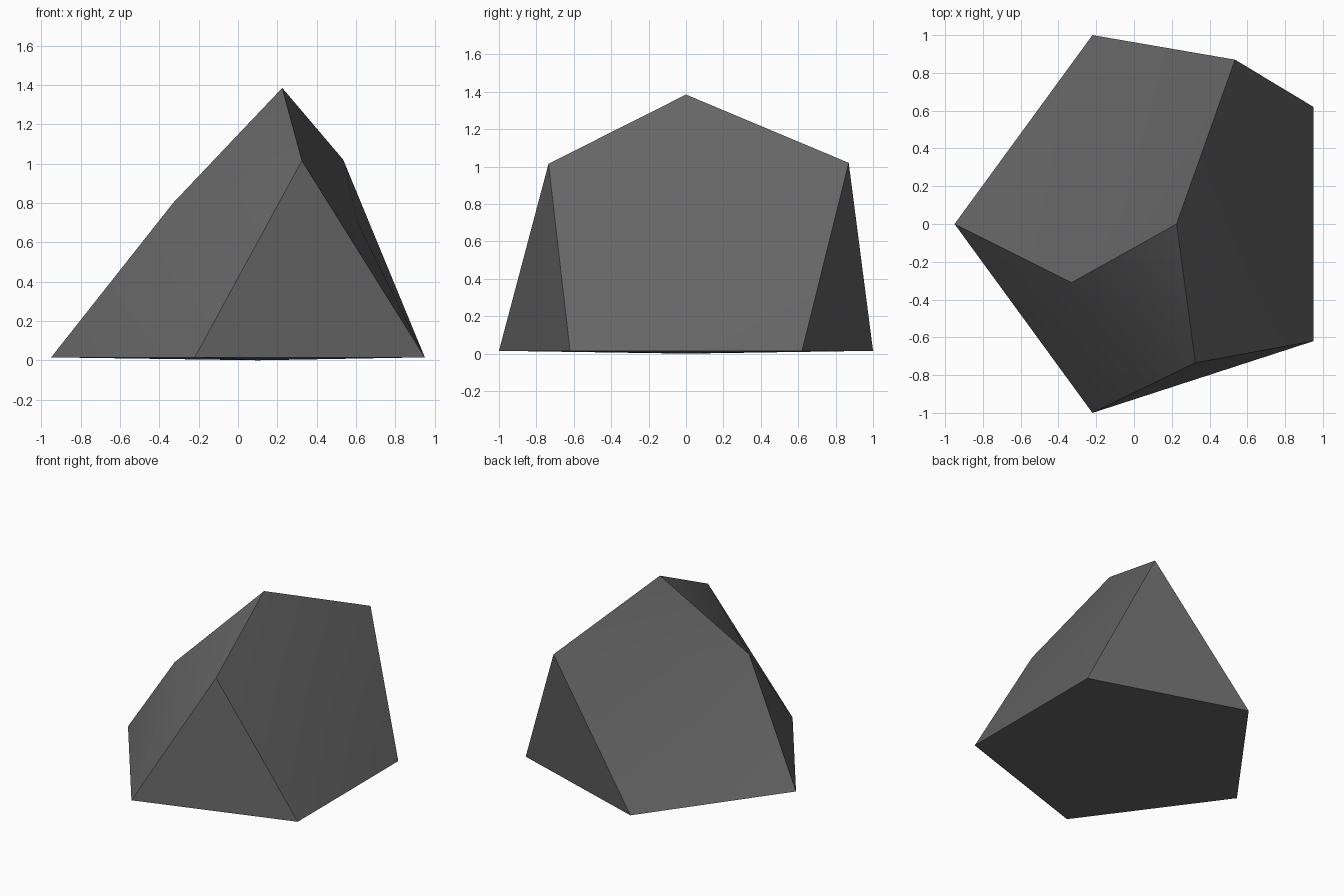
import bpy, bmesh
from mathutils import Vector

if "Cube" in bpy.data.objects:
    bpy.data.objects.remove(bpy.data.objects["Cube"])

# Corners: five around the base, four on the upper crown
P = [Vector(c) for c in (
    (-0.95, 0, 0.015), (-0.22, 1, 0.015), (0.95, 0.62, 0.015),
    (0.95, -0.62, 0.015), (-0.22, -1, 0.015),
    (0.225, 0, 1.385), (0.535, 0.87, 1.02),
    (0.325, -0.735, 1.015), (-0.33, -0.31, 0.80))]

bm = bmesh.new()
V = [bm.verts.new(p) for p in P]


def corner_fan(loop):
    """Span a face from its first corner."""
    for a, b in zip(loop[1:], loop[2:]):
        bm.faces.new((V[loop[0]], V[a], V[b]))


def centre_fan(loop, push):
    """Span a face from its middle, pushed out along its normal."""
    pts = [P[i] for i in loop]
    ring = list(zip(pts, pts[1:] + pts[:1]))
    normal = sum((a.cross(b) for a, b in ring), Vector()).normalized()
    mid = bm.verts.new(sum(pts, Vector()) / len(pts) + normal * push)
    for a, b in zip(loop, loop[1:] + loop[:1]):
        bm.faces.new((mid, V[a], V[b]))


# Base and right side, slightly domed (outward winding)
centre_fan((0, 1, 2, 3, 4), 0.015)
centre_fan((5, 7, 3, 2, 6), 0.015)
# Two bent left sides and the end triangles
corner_fan((8, 5, 6, 1, 0))
corner_fan((8, 0, 4, 7, 5))
corner_fan((4, 3, 7))
corner_fan((1, 6, 2))

bmesh.ops.recalc_face_normals(bm, faces=bm.faces[:])
mesh = bpy.data.meshes.new("faceted_solid")
bm.to_mesh(mesh)
bm.free()
solid = bpy.data.objects.new("faceted_solid", mesh)
bpy.context.collection.objects.link(solid)

mat = bpy.data.materials.new("dark grey")
mat.diffuse_color = (0.13, 0.13, 0.13, 1)
mat.use_nodes = True
mat.node_tree.nodes["Principled BSDF"].inputs["Base Color"].default_value = mat.diffuse_color
mesh.materials.append(mat)

bpy.context.view_layer.objects.active = solid
solid.select_set(True)
bpy.ops.object.shade_smooth_by_angle(angle=0.44)
